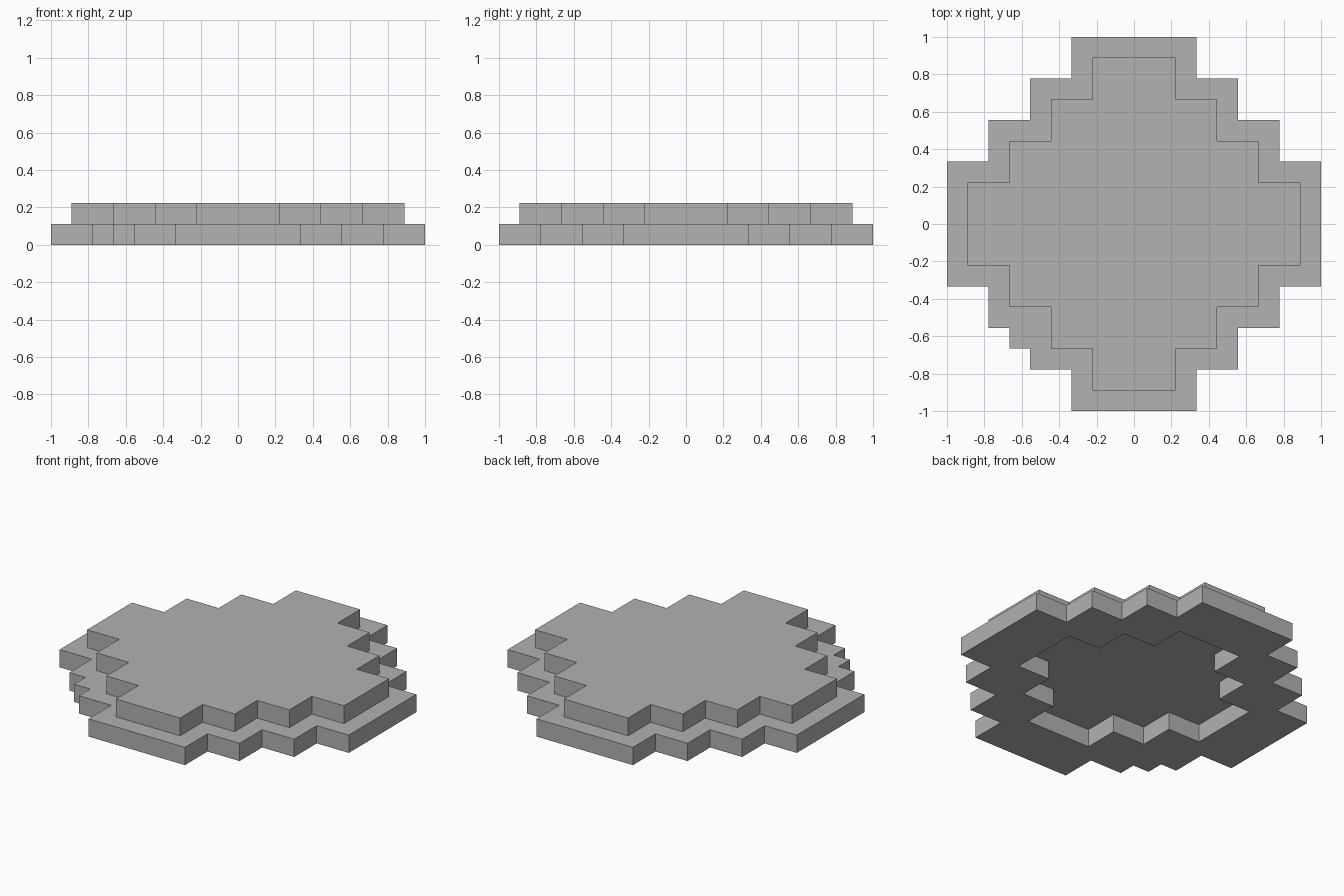
import bpy, bmesh, math

cube = bpy.data.objects.get("Cube")
if cube:
    bpy.data.objects.remove(cube, do_unlink=True)

UNIT = 1 / 9      # size of one block
SPAN = 18         # blocks across the widest layer

grey = bpy.data.materials.new("stone_grey")
grey.use_nodes = True
colour = (0.445, 0.445, 0.445, 1)
grey.diffuse_color = colour
grey.node_tree.nodes["Principled BSDF"].inputs["Base Color"].default_value = colour


def in_disc(x, y, reach, arm):
    """Stepped disc: arms of half width `arm`, narrowing two blocks per step."""
    step = max(0, math.ceil((abs(y) - arm) / 2))
    return abs(y) < reach and abs(x) < reach - 2 * step


def block_layer(name, level, keep):
    """One block-high layer made of the grid cells that pass the rule."""
    bm = bmesh.new()
    bmesh.ops.create_grid(bm, x_segments=SPAN, y_segments=SPAN, size=1)
    outside = []
    for face in bm.faces:
        c = face.calc_center_median() / UNIT
        if not keep(c.x, c.y):
            outside.append(face)
    bmesh.ops.delete(bm, geom=outside, context='FACES')
    result = bmesh.ops.extrude_face_region(bm, geom=bm.faces[:], use_keep_orig=True)
    top = [v for v in result["geom"] if isinstance(v, bmesh.types.BMVert)]
    bmesh.ops.translate(bm, verts=top, vec=(0, 0, UNIT))
    bmesh.ops.translate(bm, verts=bm.verts[:], vec=(0, 0, level * UNIT))
    # Merge the cells into large flat faces
    bmesh.ops.dissolve_limit(bm, angle_limit=0.01, verts=bm.verts[:], edges=bm.edges[:])
    bmesh.ops.recalc_face_normals(bm, faces=bm.faces[:])
    mesh = bpy.data.meshes.new(name)
    bm.to_mesh(mesh)
    bm.free()
    mesh.materials.append(grey)
    obj = bpy.data.objects.new(name, mesh)
    bpy.context.collection.objects.link(obj)
    return obj


def ring_rule(x, y):
    # One extra block fills a step at the front right
    extra = -6 < x < -5 and -6 < y < -5
    return extra or (in_disc(x, y, 9, 3) and not in_disc(x, y, 6, 2))


# Lower ring, open in the middle
block_layer("lower_ring", 0, ring_rule)

# Solid upper slab covering the opening
block_layer("upper_slab", 1, lambda x, y: in_disc(x, y, 8, 2))
